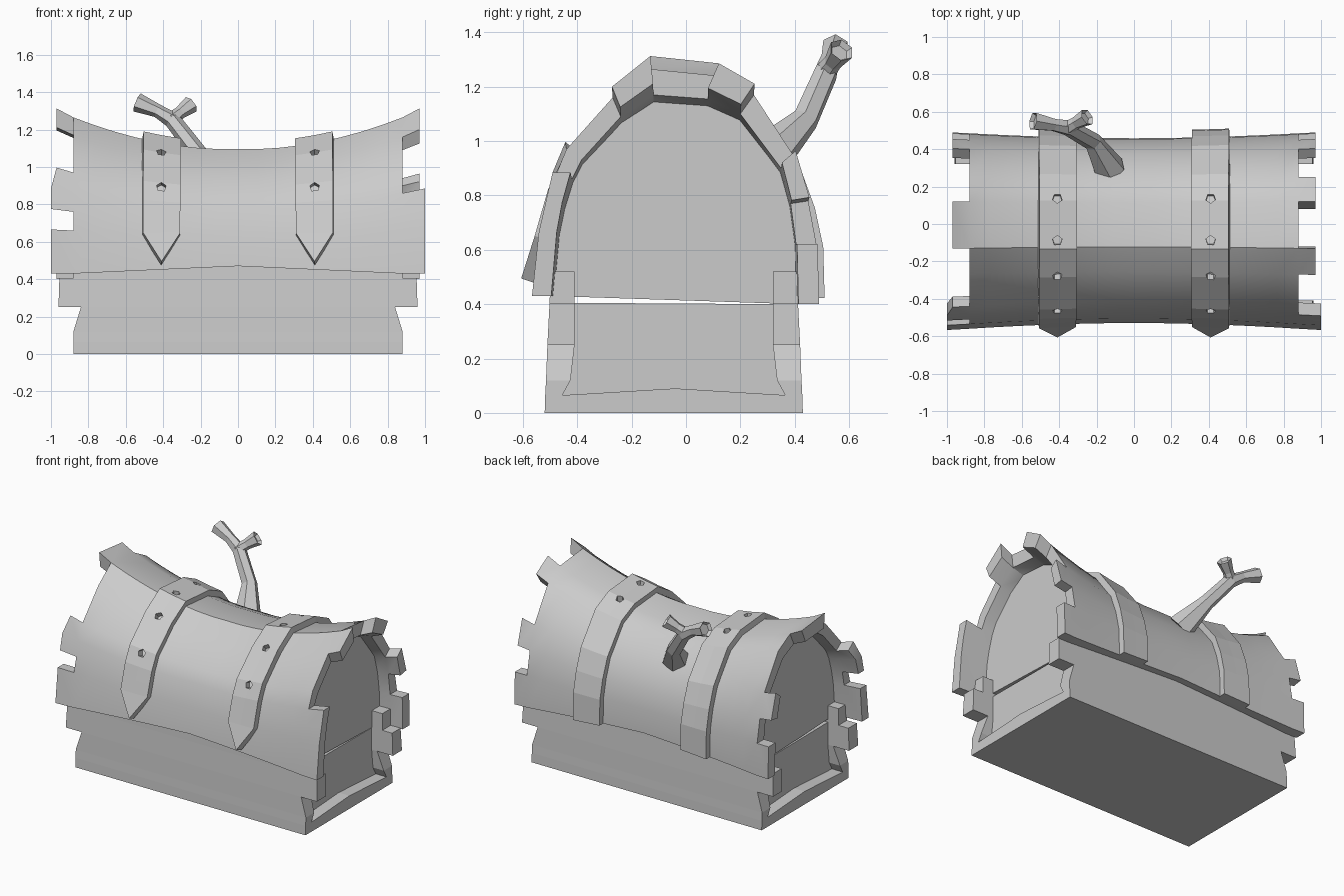
import bpy, bmesh, math
from mathutils import Vector, Matrix

if "Cube" in bpy.data.objects:
    bpy.data.objects.remove(bpy.data.objects["Cube"])

# Lid section at the chest ends as (y, z), front to back: outside and inside
OUTER = [(-.56, .43), (-.535, .66), (-.51, .76), (-.485, .86), (-.44, .97), (-.27, 1.16),
         (-.13, 1.265), (.12, 1.24), (.25, 1.17), (.40, .94), (.45, .78), (.48, .62), (.485, .40)]
INNER = [(-.49, .43), (-.47, .66), (-.45, .76), (-.42, .86), (-.385, .93), (-.24, 1.09),
         (-.12, 1.17), (.08, 1.155), (.2, 1.1), (.35, .9), (.385, .77), (.405, .62), (.41, .40)]


def finish(name, bm, smooth=None):
    bmesh.ops.recalc_face_normals(bm, faces=bm.faces)
    me = bpy.data.meshes.new(name)
    bm.to_mesh(me)
    bm.free()
    ob = bpy.data.objects.new(name, me)
    bpy.context.collection.objects.link(ob)
    if smooth:
        bpy.ops.object.select_all(action='DESELECT')
        ob.select_set(True)
        bpy.context.view_layer.objects.active = ob
        bpy.ops.object.shade_smooth_by_angle(angle=math.radians(smooth))
    return ob


def sag(x, p):
    """Move an end-section point to station x of the sagging lid."""
    d = 1 - (min(abs(x), .88) / .88) ** 1.85
    lin = 1 - min(abs(x), .88) / .88
    base = .43 + .04 * lin
    return Vector((x, p[0] * (1 - .055 * d), base + (p[1] - .43) * (1 - .25 * d)))


def loft(bm, rings, caps=True):
    vs = [[bm.verts.new(p) for p in r] for r in rings]
    n = len(vs[0])
    for a, b in zip(vs, vs[1:]):
        for i in range(n):
            bm.faces.new((a[i], a[(i + 1) % n], b[(i + 1) % n], b[i]))
    if caps:
        return bm.faces.new(vs[0]), bm.faces.new(vs[-1])
    return vs


# Sagging lid shell with uneven plank ends
bm = bmesh.new()
stations = [-.88 + .11 * i for i in range(17)]
section = OUTER + INNER[::-1]
rings = loft(bm, [[sag(x, p) for p in section] for x in stations], caps=False)
n, m = len(OUTER), len(section)
for ring, sign, tabs in ((rings[0], -1, (0, 2, 3, 6, 9, 11)), (rings[-1], 1, (0, 1, 2, 5, 7, 9, 11))):
    ends = [bm.faces.new((ring[i], ring[i + 1], ring[m - 2 - i], ring[m - 1 - i])) for i in range(n - 1)]
    new = bmesh.ops.extrude_face_region(bm, geom=[ends[i] for i in tabs])
    for v in new['geom']:
        if isinstance(v, bmesh.types.BMVert):
            ext = .12 if v.co.y < -.48 or (v.co.y < -.41 and v.co.z < .9) else .09
            lift = max(0, v.co.z - .6) * .8 * ext
            v.co += Vector((sign * ext, v.co.y * .1 * ext, lift))
    old = [ends[i] for i in tabs if ends[i].is_valid]
    if old:
        bmesh.ops.delete(bm, geom=old, context='FACES_ONLY')
finish("lid", bm, 35)

# Recessed end panels, lid half and base half
for side, s in (("left", -1), ("right", 1)):
    bm = bmesh.new()
    loft(bm, [[sag(.88, p) + Vector((x - .88, 0, 0)) for p in INNER] for x in (.76, .80)])
    lower = [(-.47, .03), (.385, .03), (.36, .40), (-.44, .405)]
    loft(bm, [[(x, y, z) for y, z in lower] for x in (.76, .798)])
    for v in bm.verts:
        v.co.x *= s
    finish(side + "_end_panel", bm)

# Base floor with a slightly peaked ledge
bm = bmesh.new()
floor = [(-.51, 0), (.425, 0), (.425, .065), (.37, .065), (-.04, .09), (-.455, .065), (-.51, .065)]
loft(bm, [[(x, y, z) for y, z in floor] for x in (-.88, .88)])
finish("base_floor", bm)

# Front and back base boards: rows of (z, half length, outer y, inner y)
rows = [(0, .88, .475, .41), (.065, .88, .473, .41), (.12, .88, .47, .38), (.25, .84, .465, .365),
        (.25, .96, .465, .365), (.405, .955, .457, .365), (.405, .88, .457, .365), (.52, .88, .453, .365)]
for name, s in (("front_board", -1), ("back_board", 1)):
    bm = bmesh.new()
    loft(bm, [[(-h, s * o - .045, z), (h, s * o - .045, z), (h, s * i - .045, z), (-h, s * i - .045, z)]
              for z, h, o, i in rows])
    finish(name, bm)

# Pointed straps that follow the lid, with nail holes
for side, s in (("left", -1), ("right", 1)):
    xs = (s * .41 - .1, s * .41, s * .41 + .1)

    def raised(x, i):
        p = sag(x, OUTER[i])
        t = sag(x, OUTER[min(i + 1, n - 1)]) - sag(x, OUTER[max(i - 1, 0)])
        return p + Vector((0, -t.z, t.y)).normalized() * .012

    bm = bmesh.new()
    grid = [[bm.verts.new(raised(x, i)) for x in xs] for i in range(1, n)]
    tip = bm.verts.new((s * .41, -.578, .485))
    a = grid[0]
    bm.faces.new((tip, a[1], a[0]))
    bm.faces.new((tip, a[2], a[1]))
    for a, b in zip(grid, grid[1:]):
        for j in (0, 1):
            bm.faces.new((a[j], a[j + 1], b[j + 1], b[j]))
    strap = finish(side + "_strap", bm)
    sol = strap.modifiers.new("thickness", 'SOLIDIFY')
    sol.thickness, sol.offset = .06, 0

    bm = bmesh.new()
    for y, z, d in ((-.49, .90, (0, -1, .3)), (-.29, 1.09, (0, -.65, .7)),
                    (-.09, 1.18, (0, -.1, 1)), (.14, 1.16, (0, .2, 1))):
        rot = Vector(d).to_track_quat('Z', 'Y').to_matrix().to_4x4()
        bmesh.ops.create_cone(bm, cap_ends=True, segments=5, radius1=.027, radius2=.027, depth=.2,
                              matrix=Matrix.Translation((s * .41, y, z)) @ rot)
    cutter = finish(side + "_nail_hole_cutter", bm)
    cutter.hide_render = True
    cutter.hide_set(True)
    cut = strap.modifiers.new("nail_holes", 'BOOLEAN')
    cut.operation, cut.object = 'DIFFERENCE', cutter


# Forked twig growing from the back of the lid, hollowed at the tips
def twig(name, path):
    bm = bmesh.new()
    pts = [Vector(p[:3]) for p in path]
    rings = []
    for i, p in enumerate(pts):
        t = (pts[min(i + 1, len(pts) - 1)] - pts[max(i - 1, 0)]).normalized()
        u = t.cross(Vector((0, 1, 0))).normalized()
        w = t.cross(u)
        rings.append([p + (u * math.cos(k * math.pi / 3) + w * math.sin(k * math.pi / 3)) * path[i][3]
                      for k in range(6)])
    cap = loft(bm, rings)[1]
    bmesh.ops.recalc_face_normals(bm, faces=bm.faces)
    bmesh.ops.inset_individual(bm, faces=[cap], thickness=.014, depth=-.02)
    finish(name, bm)


twig("twig_main", [(-.13, .29, .93, .09), (-.22, .44, 1.08, .05), (-.35, .515, 1.25, .045),
                   (-.43, .53, 1.30, .036), (-.54, .55, 1.345, .052)])
twig("twig_fork", [(-.36, .51, 1.25, .04), (-.31, .54, 1.29, .034), (-.25, .572, 1.335, .048)])
